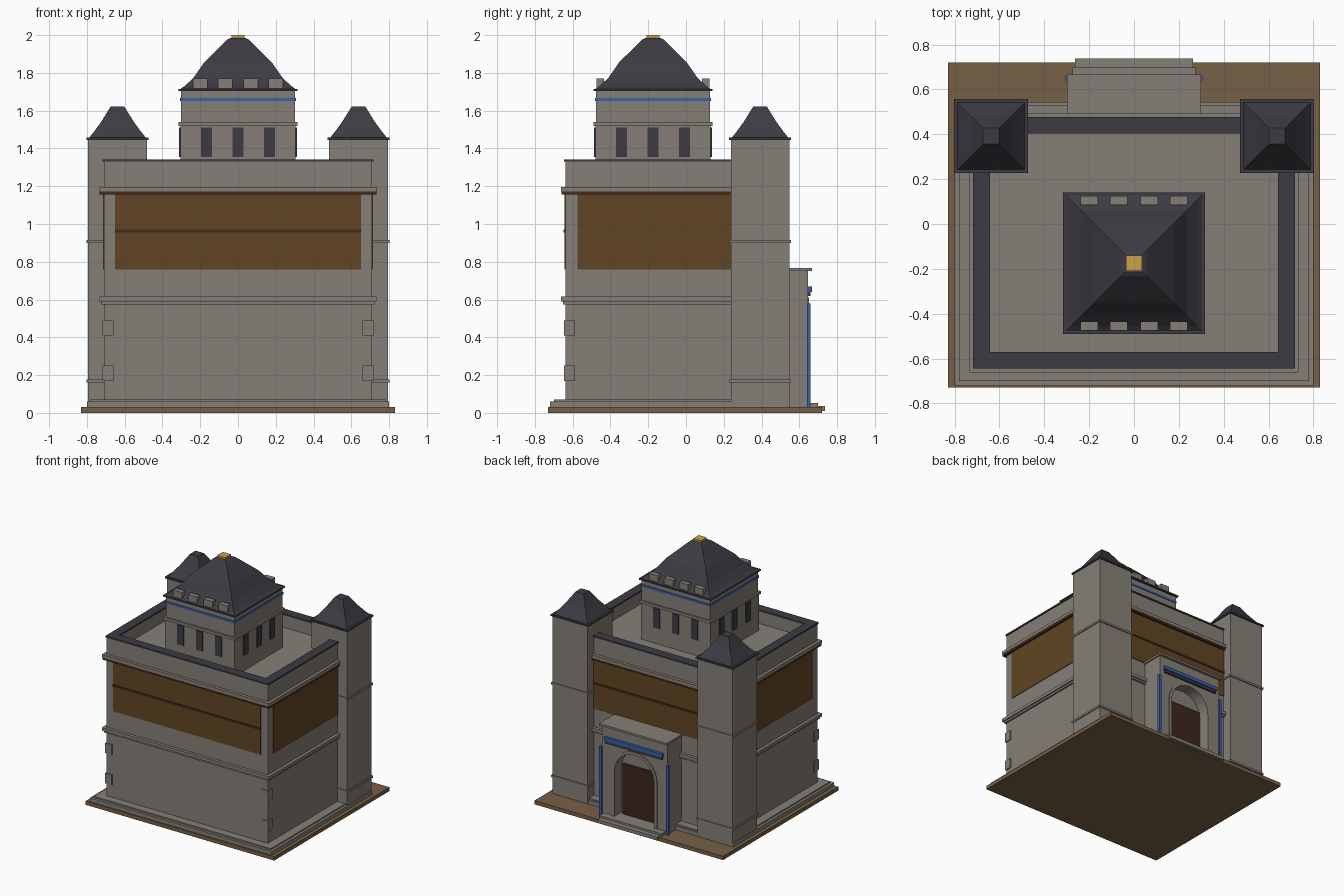
import bpy, bmesh, math

cube = bpy.data.objects.get("Cube")
if cube:
    bpy.data.objects.remove(cube, do_unlink=True)


def material(name, rgb):
    m = bpy.data.materials.new(name)
    m.use_nodes = True
    m.diffuse_color = (*rgb, 1)
    m.node_tree.nodes["Principled BSDF"].inputs["Base Color"].default_value = (*rgb, 1)
    return m


STONE = material("grey stone", (0.235, 0.215, 0.185))
SLATE = material("dark slate", (0.046, 0.044, 0.055))
OCHRE = material("ochre panel", (0.12, 0.06, 0.017))
BEAM = material("dark wood beam", (0.06, 0.024, 0.011))
DOOR = material("door wood", (0.045, 0.02, 0.012))
EARTH = material("brown paving", (0.185, 0.115, 0.062))
BLUE = material("blue trim", (0.04, 0.115, 0.4))
GOLD = material("gold", (0.6, 0.37, 0.07))


def finish(name, bm, mat):
    bmesh.ops.recalc_face_normals(bm, faces=bm.faces)
    me = bpy.data.meshes.new(name)
    bm.to_mesh(me)
    bm.free()
    me.materials.append(mat)
    ob = bpy.data.objects.new(name, me)
    bpy.context.collection.objects.link(ob)
    return ob


def box(name, mat, x, y, z):
    """Box from (low, high) pairs on each axis."""
    bm = bmesh.new()
    bmesh.ops.create_cube(bm, size=1)
    for v in bm.verts:
        v.co = [r[0] if c < 0 else r[1] for c, r in zip(v.co, (x, y, z))]
    return finish(name, bm, mat)


def block(name, mat, cx, cy, half, z):
    return box(name, mat, (cx - half, cx + half), (cy - half, cy + half), z)


def square_roof(name, mat, cx, cy, profile):
    """Stack of square rings given as (half width, height)."""
    bm = bmesh.new()
    rings = [[bm.verts.new((cx + h * sx, cy + h * sy, z))
              for sx, sy in ((-1, -1), (1, -1), (1, 1), (-1, 1))] for h, z in profile]
    for a, b in zip(rings, rings[1:]):
        for i in range(4):
            j = (i + 1) % 4
            bm.faces.new((a[i], a[j], b[j], b[i]))
    bm.faces.new(rings[0])
    bm.faces.new(rings[-1])
    return finish(name, bm, mat)


def extrude_y(name, mat, outline, y0, y1):
    bm = bmesh.new()
    face = bm.faces.new([bm.verts.new((x, y0, z)) for x, z in outline])
    moved = bmesh.ops.extrude_face_region(bm, geom=[face])["geom"]
    for v in moved:
        if isinstance(v, bmesh.types.BMVert):
            v.co.y = y1
    return finish(name, bm, mat)


def arch(radius, spring, foot):
    curve = [(radius * math.cos(math.pi * i / 16), spring + radius * math.sin(math.pi * i / 16))
             for i in range(17)]
    return [(radius, foot)] + curve + [(-radius, foot)]


# Ground and plinth
box("paving_slab", EARTH, (-0.83, 0.83), (-0.73, 0.72), (0, 0.03))
box("plinth", STONE, (-0.8, 0.8), (-0.72, 0.545), (0.03, 0.06))
box("plinth_top", STONE, (-0.78, 0.78), (-0.7, 0.53), (0.06, 0.07))

# Main hall with mouldings
W, F, B = 0.71, -0.638, 0.47
box("main_body", STONE, (-W, W), (F, B), (0.06, 1.23))
for name, mat, out, z in (("middle_cornice", STONE, 0.024, (0.59, 0.615)),
                          ("middle_moulding", STONE, 0.014, (0.575, 0.59)),
                          ("upper_beam", BEAM, 0.022, (1.155, 1.172)),
                          ("upper_cornice", STONE, 0.024, (1.172, 1.197))):
    box(name, mat, (-W - out, W + out), (F - out, B + out), z)

# Parapet around the sunken roof, with slate coping
T = 0.06
for part, mat, grow, z in (("parapet", STONE, 0, (1.2, 1.33)), ("coping", SLATE, 0.007, (1.33, 1.342))):
    o, i = grow, T + grow
    box("front_" + part, mat, (-W - o, W + o), (F - o, F + i), z)
    box("back_" + part, mat, (-W - o, W + o), (B - i, B + o), z)
    for side, s in (("left", 1), ("right", -1)):
        box(side + "_" + part, mat, sorted((s * (W + o), s * (W - i))), (F + i, B - i), z)

# Ochre wall panels
PZ, P = (0.76, 1.156), 0.005
box("front_panel", OCHRE, (-0.65, 0.65), (F - P, F), PZ)
box("back_panel", OCHRE, (-0.55, 0.55), (B, B + P), PZ)
box("front_panel_rail", BEAM, (-0.65, 0.65), (F - 0.011, F), (0.956, 0.972))
box("back_panel_rail", BEAM, (-0.55, 0.55), (B, B + 0.011), (0.956, 0.972))

for side, s in (("left", 1), ("right", -1)):
    box(side + "_panel", OCHRE, sorted((s * W, s * (W + P))), (-0.575, 0.3), PZ)
    # Corner stones on the front
    for z in (0.17, 0.41):
        box(side + "_corner_stone", STONE, sorted((s * (W - 0.05), s * (W + 0.008))),
            (F - 0.008, F + 0.05), (z, z + 0.08))

    # Rear towers
    cx, cy = s * 0.638, 0.392
    block(side + "_tower", STONE, cx, cy, 0.155, (0.03, 1.447))
    for z in (0.162, 0.9):
        block(side + "_tower_band", STONE, cx, cy, 0.163, (z, z + 0.016))
    block(side + "_tower_eave", SLATE, cx, cy, 0.165, (1.445, 1.457))
    square_roof(side + "_tower_roof", SLATE, cx, cy,
                ((0.15, 1.457), (0.125, 1.488), (0.087, 1.54), (0.036, 1.622)))

# Central lantern
CY = -0.175
block("lantern_base", STONE, 0, CY, 0.305, (1.22, 1.52))
block("lantern_moulding", STONE, 0, CY, 0.316, (1.52, 1.541))
block("lantern_top", STONE, 0, CY, 0.302, (1.541, 1.708))
block("lantern_blue_band", BLUE, 0, CY, 0.307, (1.65, 1.667))
block("lantern_eave", SLATE, 0, CY, 0.316, (1.704, 1.716))
square_roof("lantern_roof", SLATE, 0, CY,
            ((0.303, 1.716), (0.28, 1.732), (0.235, 1.775), (0.178, 1.857),
             (0.06, 1.974), (0.04, 1.985)))
block("roof_finial", GOLD, 0, CY, 0.035, (1.975, 2.0))
for s in (-1, 1):
    for k in (-1, 0, 1):
        c = 0.167 * k
        near, far = sorted((s * 0.3, s * 0.312))
        box("lantern_window", SLATE, (c - 0.029, c + 0.029), (CY + near, CY + far), (1.355, 1.51))
        box("lantern_window", SLATE, (near, far), (CY + c - 0.029, CY + c + 0.029), (1.355, 1.51))
    # Battlements on the front and back eaves
    near, far = sorted((s * 0.26, s * 0.3))
    for c in (-0.2, -0.067, 0.067, 0.2):
        box("merlon", STONE, (c - 0.039, c + 0.039), (CY + near, CY + far), (1.715, 1.77))

# Rear porch with an arched recess
Y = 0.645
box("porch_core", STONE, (-0.288, 0.288), (0.46, 0.56), (0.03, 0.75))
inner = arch(0.175, 0.41, 0.03)
extrude_y("porch_front", STONE, [(0.288, 0.03), (0.288, 0.75), (-0.288, 0.75), (-0.288, 0.03)]
          + inner[::-1], 0.56, Y)
extrude_y("arch_trim", STONE, arch(0.2, 0.41, 0.05) + arch(0.175, 0.41, 0.05)[::-1], Y, Y + 0.006)
box("porch_cap", STONE, (-0.298, 0.298), (0.46, 0.667), (0.75, 0.766))
box("door", DOOR, (-0.155, 0.155), (0.56, 0.58), (0.05, 0.45))
for s in (-1, 1):
    box("blue_post", BLUE, sorted((s * 0.283, s * 0.305)), (0.64, 0.658), (0.03, 0.58))

# Canopy strips above the arch
box("canopy_beam", SLATE, (-0.25, 0.25), (Y, 0.66), (0.618, 0.64))
box("canopy_trim", BLUE, (-0.255, 0.255), (Y, 0.667), (0.64, 0.668))

# Door steps
box("lower_step", STONE, (-0.262, 0.262), (0.55, 0.737), (0.01, 0.037))
box("upper_step", STONE, (-0.275, 0.275), (0.55, 0.698), (0.03, 0.052))
